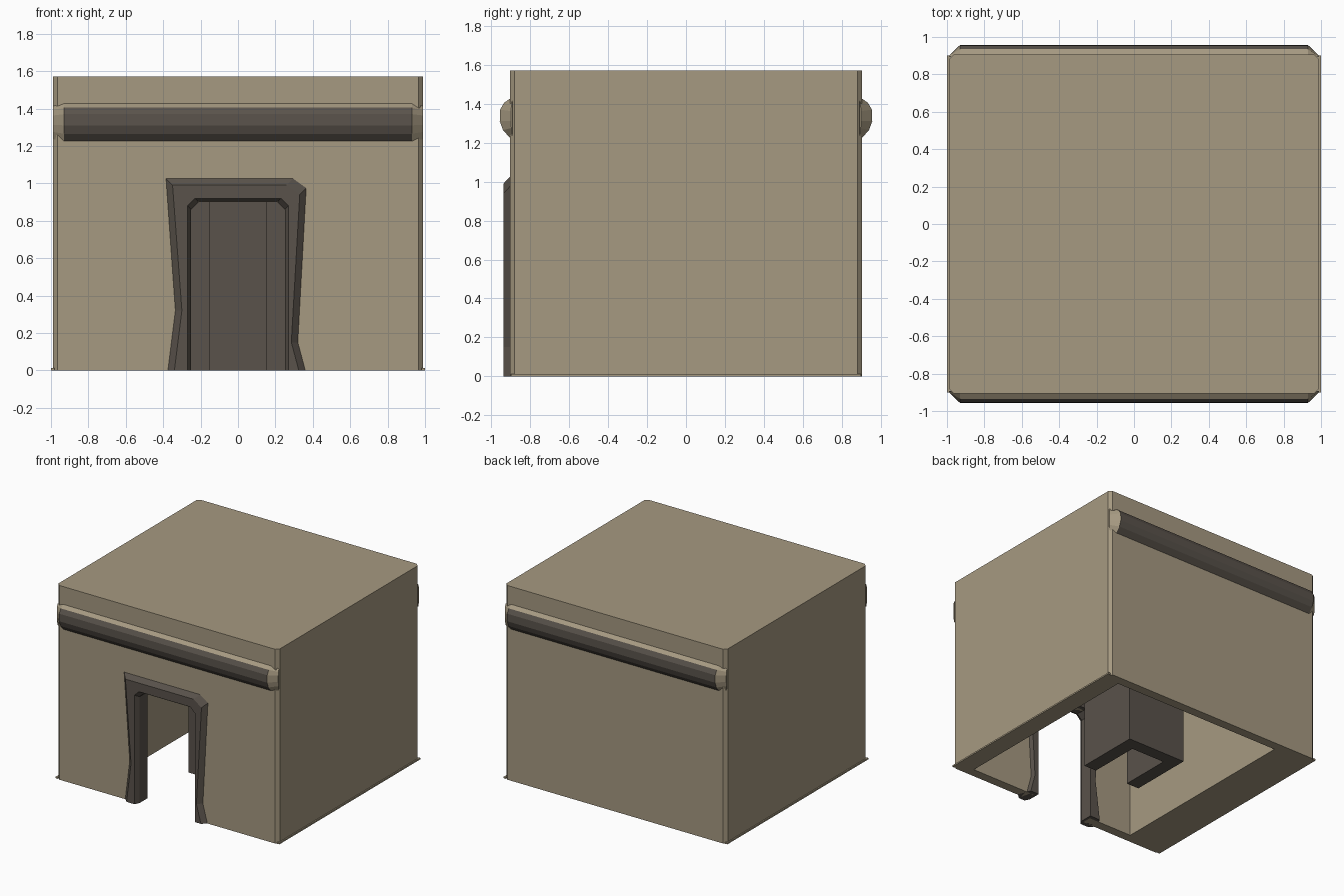
import bpy, bmesh
from mathutils import Vector

if "Cube" in bpy.data.objects:
    bpy.data.objects.remove(bpy.data.objects["Cube"])

def material(name, rgb):
    m = bpy.data.materials.new(name)
    m.diffuse_color = (*rgb, 1)
    m.use_nodes = True
    m.node_tree.nodes["Principled BSDF"].inputs["Base Color"].default_value = m.diffuse_color
    return m

STONE = material("pale_stone", (0.38, 0.32, 0.22))
DARK = material("dark_trim", (0.10, 0.085, 0.07))

def finish(name, bm, mats):
    bmesh.ops.recalc_face_normals(bm, faces=bm.faces)
    me = bpy.data.meshes.new(name)
    bm.to_mesh(me)
    bm.free()
    ob = bpy.data.objects.new(name, me)
    bpy.context.collection.objects.link(ob)
    for m in mats:
        me.materials.append(m)
    return ob

def prism(name, pts, direction, mats):
    """Extrude a closed 3D outline along a direction."""
    bm = bmesh.new()
    f = bm.faces.new([bm.verts.new(p) for p in pts])
    r = bmesh.ops.extrude_face_region(bm, geom=[f], use_keep_orig=True)
    vs = [g for g in r["geom"] if isinstance(g, bmesh.types.BMVert)]
    bmesh.ops.translate(bm, verts=vs, vec=Vector(direction))
    return finish(name, bm, mats)

def cut(ob, cutter):
    m = ob.modifiers.new("cut", "BOOLEAN")
    m.operation, m.solver, m.object = "DIFFERENCE", "EXACT", cutter
    cutter.hide_render = True
    cutter.hide_viewport = True
    cutter.display_type = "WIRE"

def rect(x0, x1, y0, y1, z, c=0.0):
    """Plan outline, corners chamfered by c."""
    if not c:
        return [(x0, y0, z), (x1, y0, z), (x1, y1, z), (x0, y1, z)]
    return [(x0 + c, y0, z), (x1 - c, y0, z), (x1, y0 + c, z), (x1, y1 - c, z),
            (x1 - c, y1, z), (x0 + c, y1, z), (x0, y1 - c, z), (x0, y0 + c, z)]

# Hollow room, open underneath
room = prism("room_shell", rect(-0.99, 0.99, -0.905, 0.905, 0, 0.025), (0, 0, 1.57), [STONE])
cut(room, prism("cavity_cutter", rect(-0.66, 0.85, -0.83, 0.83, -0.1), (0, 0, 1.6), [STONE]))
cut(room, prism("door_cutter", rect(-0.27, 0.27, -1.2, -0.5, -0.1), (0, 0, 1.0), [STONE]))

# Thin plinth lip at the foot of the side walls
for s in (-1, 1):
    prism("foot_lip", rect(*sorted((s * 0.98, s * 1.0)), -0.9, 0.9, 0), (0, 0, 0.012), [STONE])

# Horizontal rolls on front and back, pinched at both ends
def roll(name, s):
    section = [(0.90, 1.43), (0.935, 1.405), (0.955, 1.37), (0.957, 1.31),
               (0.94, 1.265), (0.90, 1.22)]
    bm = bmesh.new()
    rings = []
    for x, k in ((-0.99, 0.15), (-0.93, 1), (0.93, 1), (0.99, 0.15)):
        rings.append([bm.verts.new((x, s * (0.89 + (y - 0.89) * k), 1.325 + (z - 1.325) * (0.8 + 0.2 * k)))
                      for y, z in section])
    n = len(section)
    for i, (a, b) in enumerate(zip(rings, rings[1:])):
        for j in range(n):
            f = bm.faces.new((a[j], a[(j + 1) % n], b[(j + 1) % n], b[j]))
            f.material_index = 1 if i == 1 and j > 0 else 0
    bm.faces.new(rings[0])
    bm.faces.new(rings[-1])
    return finish(name, bm, [STONE, DARK])

roll("front_roll", -1)
roll("back_roll", 1)

# Door surround: waisted outer outline, chamfered opening
outer = [(-0.38, 0), (-0.34, 0.32), (-0.39, 1.03), (-0.30, 1.03), (0.30, 1.03),
         (0.37, 0.98), (0.325, 0.15), (0.365, 0)]
inner = [(-0.25, 0), (-0.25, 0.6), (-0.25, 0.86), (-0.21, 0.90), (0.21, 0.90),
         (0.25, 0.86), (0.25, 0.15), (0.25, 0)]
bm = bmesh.new()
def ring(pts, y, grow=0.0):
    cx = lambda x: x + (grow if x < 0 else -grow)
    return [bm.verts.new((cx(x), y, z - (grow if z > 0.8 else 0))) for x, z in pts]
loops = [ring(outer, -0.90), ring(outer, -0.938, 0.04), ring(inner, -0.938, -0.02),
         ring(inner, -0.90), ring(inner, -0.80), ring(outer, -0.80, 0.04)]
for i, a in enumerate(loops):
    b = loops[(i + 1) % len(loops)]
    for j in range(len(a) - 1):
        bm.faces.new((a[j], a[j + 1], b[j + 1], b[j]))
for k in (0, -1):
    bm.faces.new([l[k] for l in loops])
finish("door_surround", bm, [DARK])

# Niche pillar in the middle of the room, open toward the door
o, i, b = 0.26, 0.15, 0.16
plan = [(-o, -o), (-i, -o), (-i, b), (i, b), (i, -o), (o, -o), (o, o), (-o, o)]
prism("niche_pillar", [(x, y, 0) for x, y in plan], (0, 0, 1.5), [DARK])
